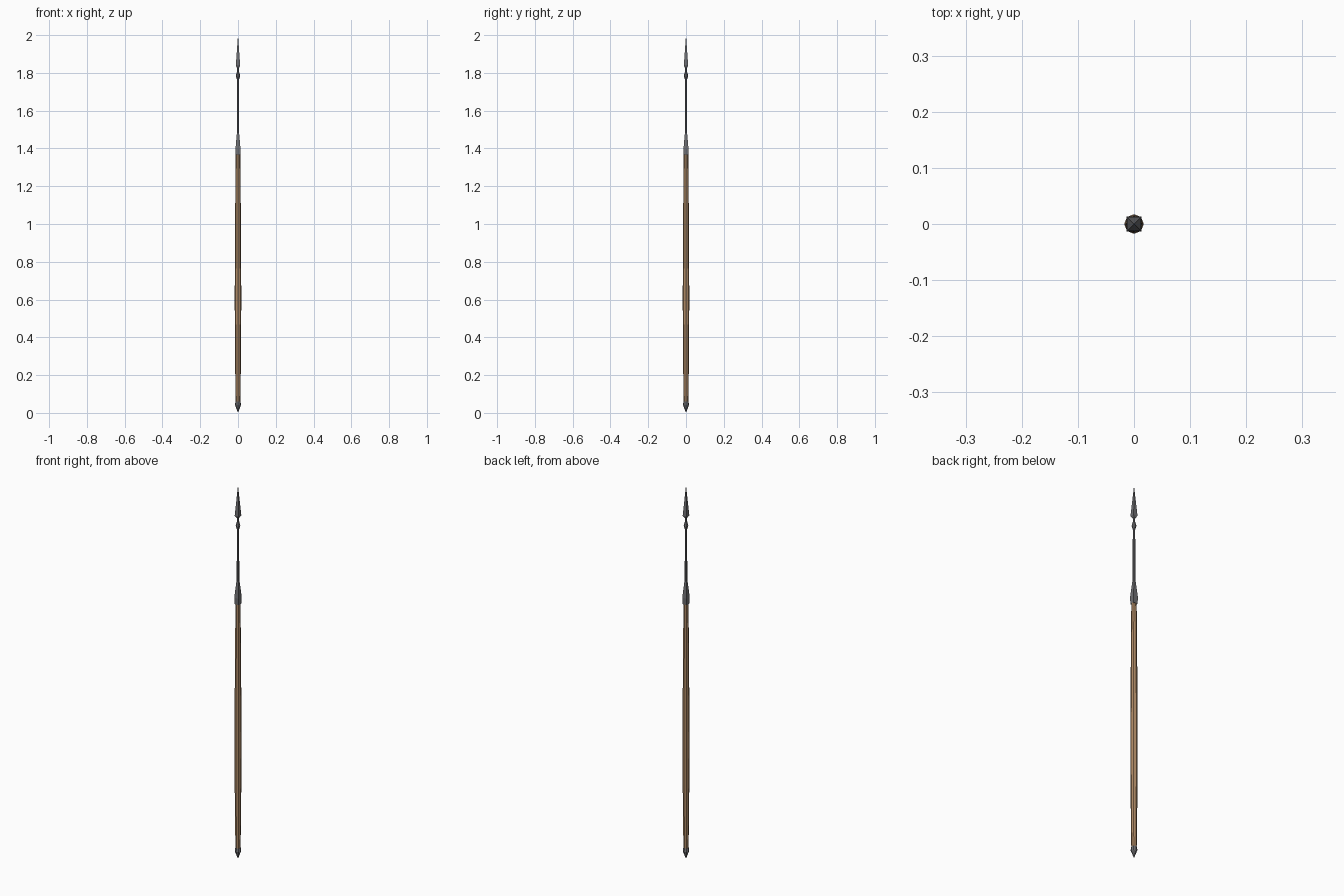
import bpy, bmesh, math

if "Cube" in bpy.data.objects:
    bpy.data.objects.remove(bpy.data.objects["Cube"])

def mat(name, col):
    m = bpy.data.materials.new(name)
    m.diffuse_color = (*col, 1)
    m.use_nodes = True
    m.node_tree.nodes["Principled BSDF"].inputs["Base Color"].default_value = m.diffuse_color
    return m

WOOD = mat("wood", (0.42, 0.25, 0.13))
IRON = mat("iron", (0.16, 0.16, 0.17))

def turned(name, profile, sides, material, turn=0.0):
    """Stack of n-sided rings from (radius, z) pairs; radius 0 makes a point."""
    bm = bmesh.new()
    rings = []
    for r, z in profile:
        if r == 0:
            rings.append([bm.verts.new((0, 0, z))])
        else:
            rings.append([bm.verts.new((r * math.cos(turn + 2 * math.pi * i / sides),
                                        r * math.sin(turn + 2 * math.pi * i / sides), z))
                          for i in range(sides)])
    for a, b in zip(rings, rings[1:]):
        for i in range(sides):
            j = (i + 1) % sides
            quad = [a[i % len(a)], a[j % len(a)], b[j % len(b)], b[i % len(b)]]
            bm.faces.new(list(dict.fromkeys(quad)))
    for ring in (rings[0], rings[-1]):
        if len(ring) > 2:
            bm.faces.new(ring)
    bmesh.ops.recalc_face_normals(bm, faces=bm.faces)
    me = bpy.data.meshes.new(name)
    bm.to_mesh(me)
    bm.free()
    me.materials.append(material)
    ob = bpy.data.objects.new(name, me)
    bpy.context.collection.objects.link(ob)
    return ob

Q = math.pi / 4
# Wooden shaft, swelling gently towards the middle
turned("shaft", [(0.0125, 0.04), (0.0145, 0.2), (0.0165, 0.4), (0.0175, 0.6),
                 (0.0165, 0.85), (0.0145, 1.12), (0.0125, 1.37)], 8, WOOD)
# Iron butt spike
turned("butt_spike", [(0, 0), (0.016, 0.042), (0.0135, 0.06)], 8, IRON)
# Square flared socket joining the shank to the shaft
turned("socket", [(0.0165, 1.365), (0.0185, 1.40), (0.008, 1.485)], 4, IRON, Q)
# Long thin iron shank
turned("shank", [(0.0065, 1.47), (0.0055, 1.84)], 8, IRON)
# Small collar under the head
turned("collar", [(0.006, 1.765), (0.0115, 1.785), (0.006, 1.805)], 8, IRON)
# Pyramidal head
turned("head", [(0.006, 1.825), (0.0165, 1.838), (0, 2.0)], 4, IRON, Q)
